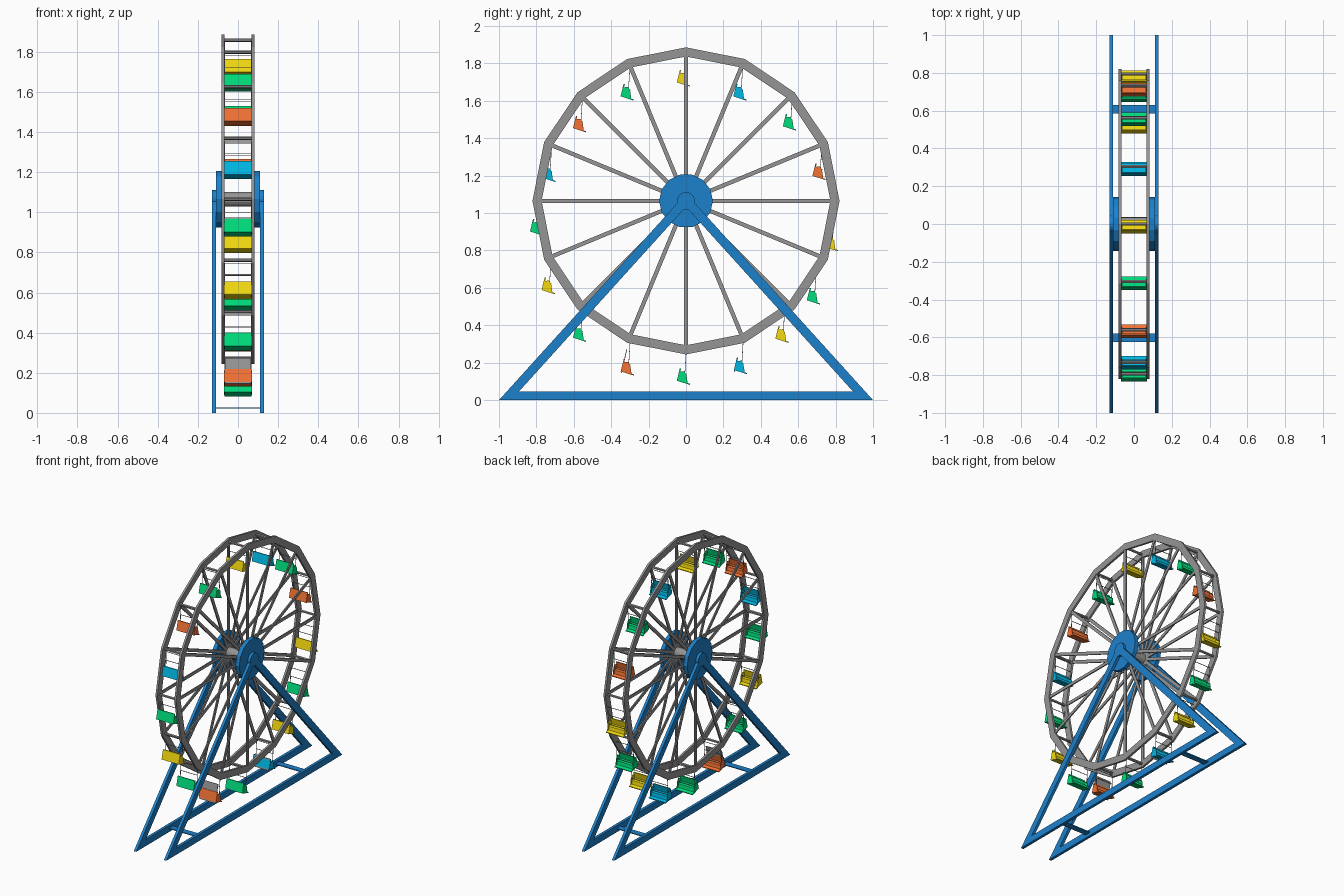
import bpy, bmesh
from math import sin, cos, pi
from mathutils import Vector

if "Cube" in bpy.data.objects:
    bpy.data.objects.remove(bpy.data.objects["Cube"])

CZ = 1.065          # wheel axle height
N = 16              # sides of the wheel


def material(name, rgb):
    m = bpy.data.materials.new(name)
    m.diffuse_color = (*rgb, 1)
    m.use_nodes = True
    m.node_tree.nodes["Principled BSDF"].inputs["Base Color"].default_value = m.diffuse_color
    return m


BLUE = material("frame blue", (0.012, 0.22, 0.6))
GREY = material("steel grey", (0.3, 0.3, 0.3))
SEAT = {
    "y": material("yellow", (0.9, 0.7, 0.005)),
    "g": material("green", (0.0, 0.72, 0.2)),
    "o": material("orange", (0.9, 0.17, 0.035)),
    "b": material("sky blue", (0.0, 0.48, 0.78)),
}


def finish(name, bm, mat=GREY):
    bmesh.ops.recalc_face_normals(bm, faces=bm.faces)
    me = bpy.data.meshes.new(name)
    bm.to_mesh(me)
    bm.free()
    ob = bpy.data.objects.new(name, me)
    bpy.context.collection.objects.link(ob)
    me.materials.append(mat)
    return ob


def prism(bm, pts, x0, x1):
    """Extrude a y-z outline from x0 to x1."""
    a = [bm.verts.new((x0, y, z)) for y, z in pts]
    b = [bm.verts.new((x1, y, z)) for y, z in pts]
    bm.faces.new(a)
    bm.faces.new(b[::-1])
    for i in range(len(pts)):
        j = (i + 1) % len(pts)
        bm.faces.new((a[i], a[j], b[j], b[i]))


def ring(bm, outer, inner, x0, x1):
    """Extrude a flat y-z frame between two outlines of equal count."""
    v = [[bm.verts.new((x, y, z)) for y, z in loop]
         for x, loop in ((x0, outer), (x1, outer), (x1, inner), (x0, inner))]
    n = len(outer)
    for k in range(4):
        p, q = v[k], v[(k + 1) % 4]
        for i in range(n):
            j = (i + 1) % n
            bm.faces.new((p[i], p[j], q[j], q[i]))


def bar(bm, p, q, w, x0, x1):
    """Flat bar in the y-z plane from p to q, width w."""
    p, q = Vector(p), Vector(q)
    d = (q - p).normalized() * w / 2
    s = Vector((-d.y, d.x))
    prism(bm, [p + s, q + s, q - s, p - s], x0, x1)


def polygon(r, n=N, turn=0.0, c=(0, CZ)):
    return [(c[0] + r * sin(2 * pi * (i + turn) / n),
             c[1] + r * cos(2 * pi * (i + turn) / n)) for i in range(n)]


def box_pts(y, z, w, h):
    return [(y - w/2, z - h/2), (y + w/2, z - h/2), (y + w/2, z + h/2), (y - w/2, z + h/2)]


# Supporting triangles, hub discs, rims and spokes on both sides
for s, side in ((-1, "left"), (1, "right")):
    bm = bmesh.new()
    ring(bm, [(-1, 0), (1, 0), (0, 1.105)],
         [(-0.892, 0.047), (0.892, 0.047), (0, 1.033)], s * 0.11, s * 0.13)
    finish(side + "_frame", bm, BLUE)

    bm = bmesh.new()
    prism(bm, polygon(0.144, 14, 0.5), s * 0.082, s * 0.11)
    finish(side + "_hub", bm, BLUE)

    bm = bmesh.new()
    prism(bm, polygon(0.047, 20), s * 0.1, s * 0.13)
    finish(side + "_axle_cap", bm, BLUE)

    bm = bmesh.new()
    ring(bm, polygon(0.821), polygon(0.772), s * 0.067, s * 0.082)
    finish(side + "_rim", bm)

    bm = bmesh.new()
    for a, b in zip(polygon(0.03), polygon(0.785)):
        bar(bm, a, b, 0.022, s * 0.071, s * 0.079)
    finish(side + "_spokes", bm)

# Axle and cross rods joining the two rims
bm = bmesh.new()
prism(bm, polygon(0.036, 16), -0.1, 0.1)
finish("axle", bm)
bm = bmesh.new()
for c in polygon(0.793):
    prism(bm, polygon(0.009, 6, 0, c), -0.068, 0.068)
finish("rim_cross_rods", bm)

# Thin flat plates tying the two base beams together
bm = bmesh.new()
for y in (-0.603, 0.607):
    prism(bm, box_pts(y, 0.024, 0.044, 0.006), -0.111, 0.111)
finish("base_cross_plates", bm, BLUE)

# Hanging seats: colour and centre, clockwise from the top
seats = [("y", -0.015, 1.725), ("b", 0.287, 1.65), ("g", 0.552, 1.49), ("o", 0.71, 1.225),
         ("y", 0.775, 0.845), ("g", 0.68, 0.56), ("y", 0.512, 0.355), ("b", 0.29, 0.187),
         ("g", -0.015, 0.13), ("o", -0.315, 0.18), ("g", -0.57, 0.36), ("y", -0.738, 0.615),
         ("g", -0.8, 0.928), ("b", -0.735, 1.215), ("o", -0.57, 1.48), ("g", -0.316, 1.65)]
for i, (col, y, z) in enumerate(seats):
    def at(pts):
        return [(y + p, z + q) for p, q in pts]
    bm = bmesh.new()
    # back rest, sloping floor, bench
    prism(bm, at([(-0.034, -0.026), (-0.018, 0.04), (-0.011, 0.04), (-0.026, -0.026)]), -0.068, 0.068)
    prism(bm, at([(-0.034, -0.026), (0.036, -0.049), (0.037, -0.043), (-0.032, -0.019)]), -0.068, 0.068)
    prism(bm, at([(-0.028, -0.025), (0.016, -0.039), (0.012, -0.01), (-0.024, -0.003)]), -0.062, 0.062)
    # side panels
    for s in (-1, 1):
        prism(bm, at([(-0.032, -0.024), (0.024, -0.042), (0.017, 0.006), (0.006, 0.024),
                      (-0.019, 0.022)]), s * 0.064, s * 0.069)
    finish(f"seat_{i + 1}", bm, SEAT[col])
    # hanger rods, top rod and lap bar
    bm = bmesh.new()
    for s in (-1, 1):
        bar(bm, (y + 0.008, z), (y + 0.016, z + 0.13), 0.003, s * 0.065, s * 0.068)
    for dy, dz in ((0.012, 0.07), (0.016, 0.13), (0.017, 0.008)):
        prism(bm, box_pts(y + dy, z + dz, 0.003, 0.003), -0.068, 0.068)
    finish(f"seat_hanger_{i + 1}", bm)

# Slanted grey screens behind the two low boarding seats
bm = bmesh.new()
bar(bm, (-0.346, 0.145), (-0.316, 0.272), 0.004, -0.064, 0.064)
bar(bm, (0.258, 0.15), (0.274, 0.228), 0.004, -0.064, 0.064)
finish("boarding_screens", bm)
